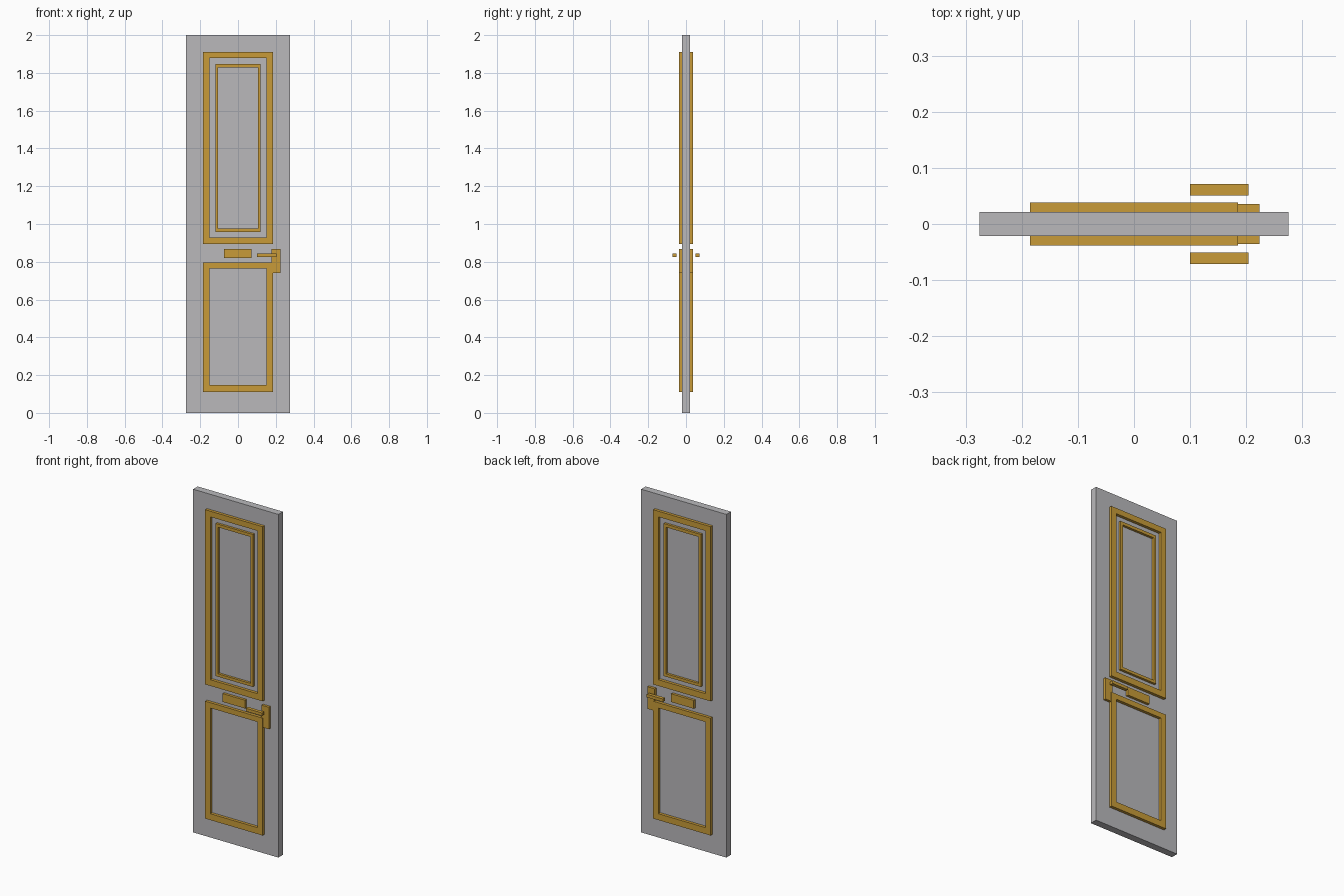
import bpy, bmesh

if "Cube" in bpy.data.objects:
    bpy.data.objects.remove(bpy.data.objects["Cube"])


def material(name, rgb):
    m = bpy.data.materials.new(name)
    m.diffuse_color = (*rgb, 1)
    m.use_nodes = True
    m.node_tree.nodes["Principled BSDF"].inputs["Base Color"].default_value = m.diffuse_color
    return m


GREY = material("door grey", (0.49, 0.485, 0.50))
GOLD = material("brass gold", (0.58, 0.33, 0.04))
FACE = 0.021  # half thickness of the door slab


def finish(name, bm, mat):
    bmesh.ops.recalc_face_normals(bm, faces=bm.faces[:])
    mesh = bpy.data.meshes.new(name)
    bm.to_mesh(mesh)
    bm.free()
    mesh.materials.append(mat)
    ob = bpy.data.objects.new(name, mesh)
    bpy.context.collection.objects.link(ob)


def box(name, x0, x1, y0, y1, z0, z1, mat):
    bm = bmesh.new()
    bmesh.ops.create_cube(bm, size=1)
    for v in bm.verts:
        v.co = ((x0 + x1) / 2 + v.co.x * (x1 - x0),
                (y0 + y1) / 2 + v.co.y * (y1 - y0),
                (z0 + z1) / 2 + v.co.z * (z1 - z0))
    finish(name, bm, mat)


def frame(name, outer, inner, y0, y1):
    """Rectangular moulding; outer and inner are (half width, bottom, top)."""
    bm = bmesh.new()

    def ring(rect, y):
        w, b, t = rect
        return [bm.verts.new((x, y, z)) for x, z in ((-w, b), (w, b), (w, t), (-w, t))]

    loops = [ring(outer, y0), ring(outer, y1), ring(inner, y1), ring(inner, y0)]
    for a, b in zip(loops, loops[1:] + loops[:1]):
        for i in range(4):
            j = (i + 1) % 4
            bm.faces.new((a[i], a[j], b[j], b[i]))
    finish(name, bm, GOLD)


# Door slab
box("door_slab", -0.275, 0.275, -FACE, FACE, 0, 2, GREY)

# Mouldings and fittings, repeated on both faces
for side, s in (("front", -1), ("back", 1)):
    y = s * FACE
    frame(f"upper_outer_moulding_{side}", (0.185, 0.893, 1.911), (0.152, 0.929, 1.878), y, s * 0.038)
    frame(f"upper_inner_moulding_{side}", (0.12, 0.958, 1.847), (0.105, 0.975, 1.829), y, s * 0.035)
    frame(f"lower_moulding_{side}", (0.185, 0.111, 0.795), (0.152, 0.148, 0.764), y, s * 0.038)
    box(f"letter_plate_{side}", -0.075, 0.071, y, s * 0.036, 0.82, 0.868, GOLD)
    box(f"lock_plate_{side}", 0.177, 0.224, y, s * 0.036, 0.74, 0.868, GOLD)
    box(f"handle_{side}", 0.1, 0.204, s * 0.051, s * 0.071, 0.825, 0.843, GOLD)
